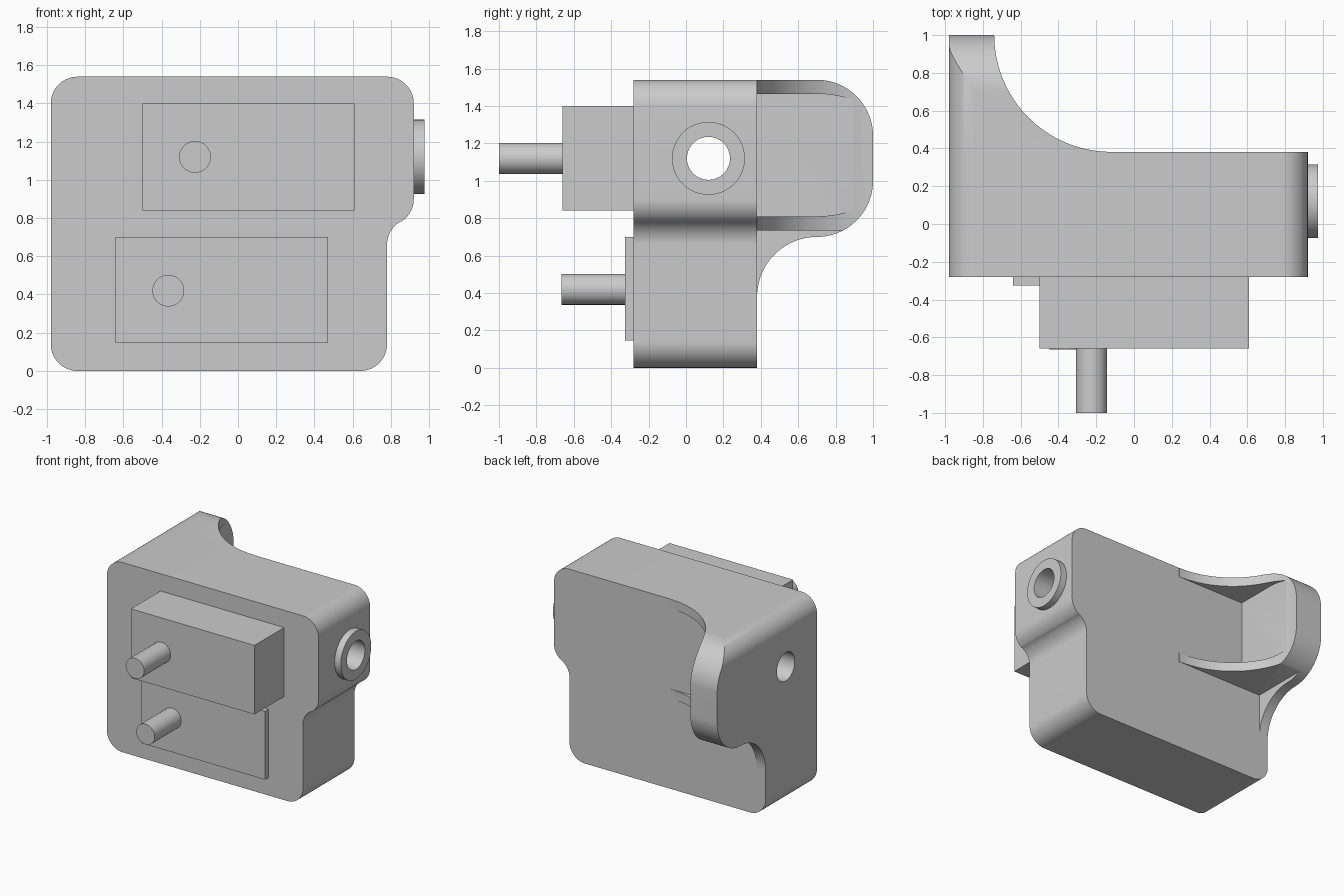
import bpy, bmesh, math
from mathutils import Vector

if "Cube" in bpy.data.objects:
    bpy.data.objects.remove(bpy.data.objects["Cube"], do_unlink=True)

grey = bpy.data.materials.new("light_grey")
grey.use_nodes = True
COLOUR = (0.6, 0.6, 0.6, 1)
grey.diffuse_color = COLOUR
grey.node_tree.nodes["Principled BSDF"].inputs["Base Color"].default_value = COLOUR


def arc(u, v, r, start, end, steps=16, rv=None):
    """Points on an arc (or ellipse) from start to end degrees."""
    rv = rv or r
    angles = [math.radians(start + (end - start) * i / steps) for i in range(steps + 1)]
    return [(u + r * math.cos(a), v + rv * math.sin(a)) for a in angles]


def prism(name, points, axis, low, high):
    """Extrude a flat outline along one axis; the outline uses the other two."""
    def place(u, v, w):
        return Vector({"x": (w, u, v), "y": (u, w, v), "z": (u, v, w)}[axis])
    bm = bmesh.new()
    base = bm.faces.new([bm.verts.new(place(u, v, low)) for u, v in points])
    top = bmesh.ops.extrude_face_region(bm, geom=[base])["geom"]
    verts = [g for g in top if isinstance(g, bmesh.types.BMVert)]
    bmesh.ops.translate(bm, verts=verts, vec=place(0, 0, high - low))
    bmesh.ops.recalc_face_normals(bm, faces=bm.faces)
    mesh = bpy.data.meshes.new(name)
    bm.to_mesh(mesh)
    bm.free()
    mesh.materials.append(grey)
    obj = bpy.data.objects.new(name, mesh)
    bpy.context.collection.objects.link(obj)
    return obj


def rect(u0, u1, v0, v1):
    return [(u0, v0), (u1, v0), (u1, v1), (u0, v1)]


def disc(u, v, r):
    return arc(u, v, r, 0, 360, 48)[:-1]


def select(obj):
    bpy.ops.object.select_all(action="DESELECT")
    obj.select_set(True)
    bpy.context.view_layer.objects.active = obj


def combine(obj, cutter, operation="DIFFERENCE"):
    mod = obj.modifiers.new("cut", "BOOLEAN")
    mod.operation, mod.solver, mod.object = operation, "EXACT", cutter
    select(obj)
    bpy.ops.object.modifier_apply(modifier=mod.name)
    bpy.data.objects.remove(cutter, do_unlink=True)


LEFT, RIGHT, STEP, TOP = -0.98, 0.92, 0.78, 1.54
FRONT, BACK, R = -0.28, 0.38, 0.14

# Housing: rounded outline with an S-shaped step on one side
outline = (arc(LEFT + R, R, R, 180, 270) + arc(STEP - R, R, R, 270, 360)
           + arc(RIGHT, 0.66, R, 180, 120) + arc(STEP, 0.9, R, -60, 0)[1:]
           + arc(RIGHT - R, TOP - R, R, 0, 90) + arc(LEFT + R, TOP - R, R, 90, 180))
housing = prism("housing", outline, "y", FRONT, BACK)

# Tubular port and the bore that runs through the whole housing
port = prism("side_port", disc(0.12, 1.12, 0.195), "x", RIGHT, 0.975)
for part in (housing, port):
    combine(part, prism("bore", disc(0.12, 1.12, 0.115), "x", -1.2, 1.2))

# Mounting flange: rounded block trimmed by its side profile
ARC_X = -0.12
flange_outline = [(LEFT, 0.2), (ARC_X, 0.2), (ARC_X, TOP)] + arc(LEFT + R, TOP - R, R, 90, 180)
flange = prism("mounting_flange", flange_outline, "y", BACK, 1.0)
side_profile = ([(0.2, 0.1), (BACK, 0.1)] + arc(0.7, 0.38, 0.32, 180, 90, 24)
                + arc(0.7, 1.0, 0.3, -90, 0, 24)[1:] + arc(0.7, 1.24, 0.3, 0, 90, 24)
                + [(0.7, 1.6), (0.2, 1.6)])
side_profile[-2] = (0.65, TOP)
side_profile[-1:] = [(0.6, 1.6), (0.2, 1.6)]
combine(flange, prism("side_trim", side_profile, "x", -1.2, 0.2), "INTERSECT")

# Sweeping inner curve of the gussets
sweep = arc(ARC_X, 1.002, 0.62, 180, 270, 40) + [(0.2, 0.382), (0.2, 1.2), (-0.74, 1.2)]
combine(flange, prism("sweep_cut", sweep, "z", -0.2, 1.8))

# Pocket between the two gussets
pocket = ([(0.3, 0.81)] + arc(0.7, 1.39, 0.58, -90, -60, 8)
          + arc(0.7, 0.885, 0.58, 60, 90, 8) + [(0.3, 1.465)])
combine(flange, prism("pocket_cut", pocket, "x", -0.73, 0.2))

# Thin web under the lower gusset
combine(flange, prism("web_cut", rect(0.3, 1.2, -0.1, 0.735), "x", -0.9, 0.2))

# Front blocks and their shafts
upper_block = prism("upper_block", rect(-0.5, 0.61, 0.84, 1.4), "y", -0.66, FRONT)
lower_plate = prism("lower_plate", rect(-0.64, 0.47, 0.145, 0.7), "y", -0.325, FRONT)
upper_shaft = prism("upper_shaft", disc(-0.225, 1.12, 0.083), "y", -1.0, -0.66)
lower_shaft = prism("lower_shaft", disc(-0.365, 0.42, 0.083), "y", -0.665, -0.325)

# Smooth curved sides, keep the edges sharp
for part in (housing, port, flange, upper_block, lower_plate, upper_shaft, lower_shaft):
    select(part)
    bpy.ops.object.shade_smooth_by_angle(angle=math.radians(30))
